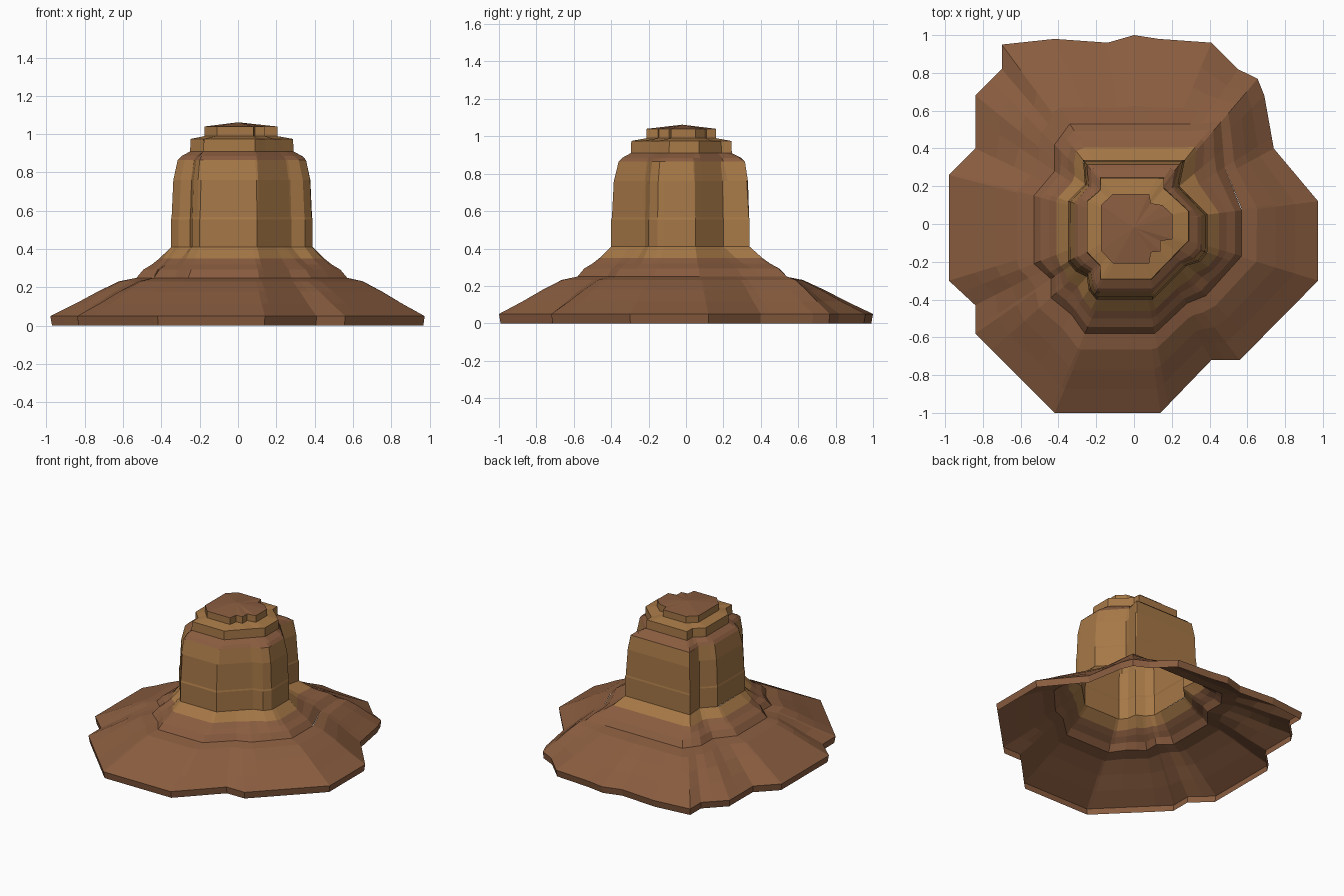
import bpy, bmesh, math
from mathutils import Vector

if "Cube" in bpy.data.objects:
    bpy.data.objects.remove(bpy.data.objects["Cube"])


def make_material(name, rgb):
    m = bpy.data.materials.new(name)
    m.diffuse_color = (*rgb, 1.0)
    m.use_nodes = True
    m.node_tree.nodes["Principled BSDF"].inputs["Base Color"].default_value = m.diffuse_color
    return m


BROWN, TAN = 0, 1
MATS = [make_material("brown earth", (0.25, 0.108, 0.05)),
        make_material("tan rock", (0.38, 0.187, 0.062))]

# Counter-clockwise plan outlines at the key heights
BASE = [(.975, .12), (.74, .40), (.69, .68), (.65, .78), (.55, .82), (.41, .96),
        (.13, .98), (0, 1.0), (-.14, .96), (-.42, .98), (-.70, .95), (-.70, .82),
        (-.84, .68), (-.84, .40), (-.98, .26), (-.98, -.30), (-.84, -.43),
        (-.84, -.58), (-.42, -1.0), (.14, -1.0), (.41, -.72), (.56, -.72), (.975, -.30)]
LEDGE = [(.57, .08), (.57, -.17), (.38, -.38), (.28, -.42), (.11, -.58), (-.26, -.58),
         (-.33, -.48), (-.44, -.39), (-.44, -.29), (-.53, -.21), (-.53, .15),
         (-.42, .28), (-.42, .42), (-.34, .53), (.30, .53), (.46, .54), (.48, .30)]
FOOT = [(.39, .05), (.39, -.15), (.35, -.20), (.28, -.22), (.24, -.26), (.10, -.40),
        (-.20, -.40), (-.24, -.35), (-.25, -.28), (-.31, -.25), (-.35, -.20),
        (-.35, .12), (-.26, .21), (-.27, .34), (.27, .34), (.24, .20)]
SHOULDER = [(.355, .04), (.355, -.14), (.32, -.18), (.25, -.21), (.22, -.24),
            (.10, -.36), (-.20, -.36), (-.22, -.31), (-.23, -.25), (-.28, -.22),
            (-.315, -.18), (-.315, .11), (-.24, .20), (-.25, .315),
            (.24, .315), (.21, .20)]
CAP = [(.29, .07), (.29, -.09), (.09, -.295), (-.18, -.295), (-.18, -.22),
       (-.25, -.15), (-.25, .12), (-.18, .18), (-.18, .245), (.16, .245), (.16, .19)]
SUMMIT = [(.205, .05), (.205, -.08), (.14, -.09), (.14, -.145), (.09, -.15), (.08, -.21),
          (-.11, -.21), (-.175, -.14), (-.175, .10), (-.11, .16), (.08, .16),
          (.09, .11), (.15, .10)]


def radius(outline, a):
    """Distance from the axis to the outline along angle a."""
    d, best = Vector((math.cos(a), math.sin(a))), 0.0
    for i, p in enumerate(outline):
        p, q = Vector(p), Vector(outline[(i + 1) % len(outline)])
        e = q - p
        den = d.x * e.y - d.y * e.x
        if abs(den) < 1e-9:
            continue
        r = (p.x * e.y - p.y * e.x) / den
        s = (p.x * d.y - p.y * d.x) / den
        if -1e-6 <= s <= 1 + 1e-6 and r > best:
            best = r
    return best


def loft(name, levels, peak=None):
    """levels: (lower outline, upper outline, blend, z, colour of the faces below)."""
    raw = sorted(math.atan2(y, x) for lv in levels for o in lv[:2] for x, y in o)
    angles = []
    for a in raw:
        if not angles or a - angles[-1] > 0.012:
            angles.append(a)
    n = len(angles)
    bm = bmesh.new()
    prev = None
    for low, high, t, z, colour in levels:
        ring = []
        for a in angles:
            r = radius(low, a) * (1 - t) + radius(high, a) * t
            ring.append(bm.verts.new((r * math.cos(a), r * math.sin(a), z)))
        if prev:
            for i in range(n):
                j = (i + 1) % n
                bm.faces.new((prev[i], prev[j], ring[j], ring[i])).material_index = colour
        prev = ring
    if peak:
        top = bm.verts.new(peak)
        for i in range(n):
            bm.faces.new((prev[i], prev[(i + 1) % n], top)).material_index = BROWN
    mesh = bpy.data.meshes.new(name)
    bm.to_mesh(mesh)
    bm.free()
    for m in MATS:
        mesh.materials.append(m)
    obj = bpy.data.objects.new(name, mesh)
    bpy.context.collection.objects.link(obj)
    return obj


# Sloping skirt of earth, open underneath, with a low upright rim
loft("earth_skirt", [
    (BASE, LEDGE, .02, 0, BROWN), (BASE, LEDGE, 0, .05, BROWN),
    (BASE, LEDGE, .30, .117, BROWN), (BASE, LEDGE, .55, .178, BROWN),
    (BASE, LEDGE, .80, .232, BROWN), (BASE, LEDGE, 1, .25, BROWN)])

# Stepped collar between skirt and tower
loft("collar", [
    (LEDGE, FOOT, 0, .25, BROWN), (LEDGE, FOOT, .20, .293, BROWN),
    (LEDGE, FOOT, .45, .32, BROWN), (LEDGE, FOOT, .66, .35, BROWN),
    (LEDGE, FOOT, 1, .41, TAN)])

# Steep faceted tower with a faint ledge line and brown shoulder
loft("tower", [
    (FOOT, SHOULDER, 0, .41, TAN), (FOOT, SHOULDER, 0, .555, TAN),
    (FOOT, SHOULDER, .10, .567, TAN), (FOOT, SHOULDER, .35, .76, TAN),
    (FOOT, SHOULDER, 1, .865, TAN), (SHOULDER, CAP, .30, .885, BROWN),
    (SHOULDER, CAP, 1, .91, BROWN)])

# Two cap steps and a gently domed summit
loft("cap", [
    (CAP, SUMMIT, 0, .91, TAN), (CAP, SUMMIT, .03, .975, TAN),
    (CAP, SUMMIT, 1, .99, TAN), (SUMMIT, SUMMIT, 0, 1.04, TAN)],
    peak=(0, -.02, 1.062))
